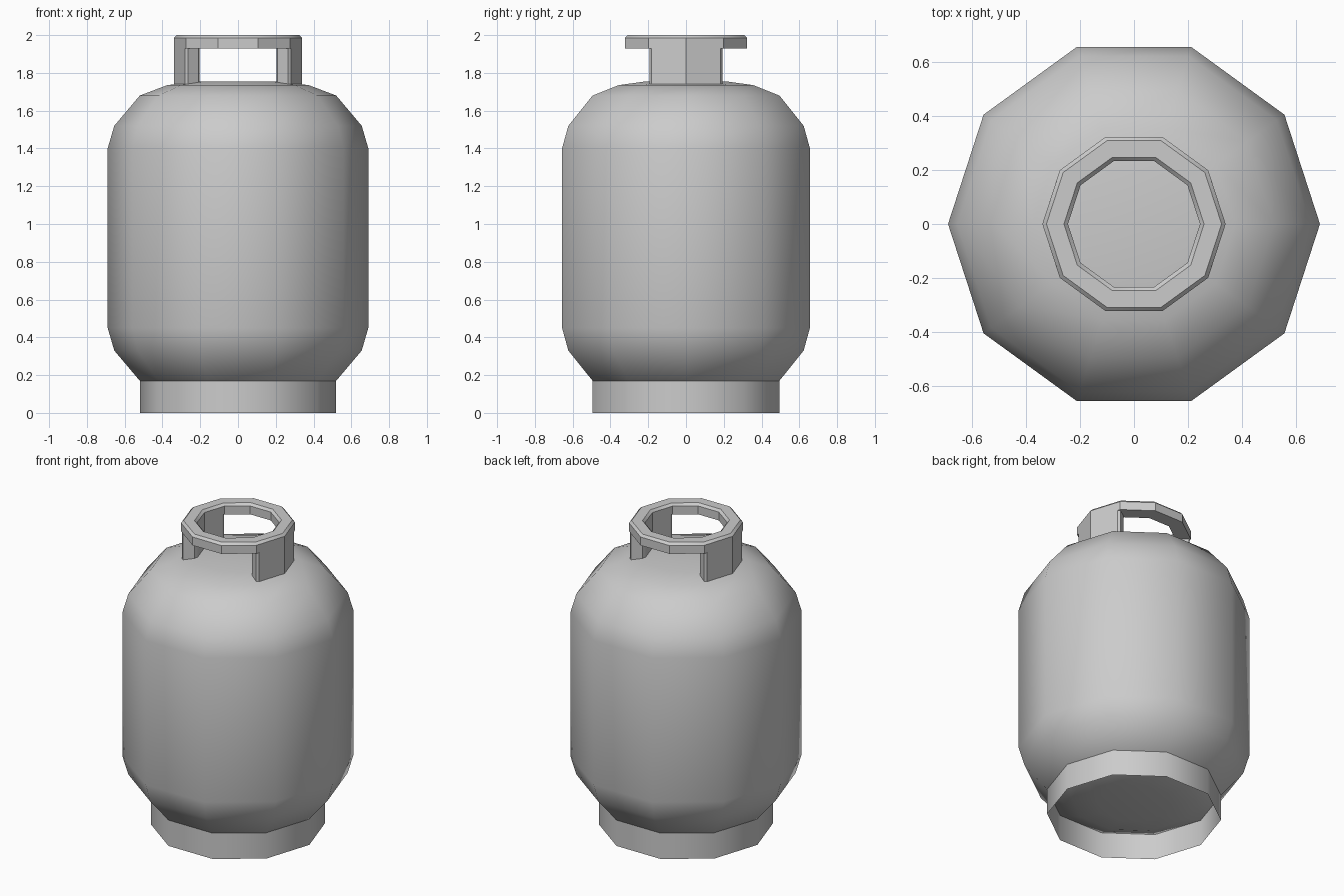
import bpy, bmesh, math

if "Cube" in bpy.data.objects:
    bpy.data.objects.remove(bpy.data.objects["Cube"])

SIDES = 10


def finish(name, bm, angle):
    bmesh.ops.recalc_face_normals(bm, faces=bm.faces)
    mesh = bpy.data.meshes.new(name)
    bm.to_mesh(mesh)
    bm.free()
    ob = bpy.data.objects.new(name, mesh)
    bpy.context.collection.objects.link(ob)
    bpy.ops.object.select_all(action='DESELECT')
    ob.select_set(True)
    bpy.context.view_layer.objects.active = ob
    bpy.ops.object.shade_smooth_by_angle(angle=math.radians(angle))
    return ob


def revolve(name, profile, angle, closed=False, caps=False):
    """Turn a (radius, z) profile into a ten-sided surface."""
    bm = bmesh.new()
    loops = []
    for r, z in profile:
        loops.append([bm.verts.new((r * math.cos(2 * math.pi * i / SIDES),
                                    r * math.sin(2 * math.pi * i / SIDES), z))
                      for i in range(SIDES)])
    pairs = list(zip(loops, loops[1:]))
    if closed:
        pairs.append((loops[-1], loops[0]))
    for a, b in pairs:
        for i in range(SIDES):
            j = (i + 1) % SIDES
            bm.faces.new((a[i], a[j], b[j], b[i]))
    if caps:
        bm.faces.new(loops[0])
        bm.faces.new(loops[-1])
    return finish(name, bm, angle)


# Tank body: the domed end profile is mirrored about the mid height
MID = 0.925
dome = [(0.69, 1.40), (0.655, 1.52), (0.52, 1.68), (0.375, 1.735), (0.225, 1.755)]
lower = [(r, 2 * MID - z) for r, z in reversed(dome)]
revolve("tank_body", lower + dome, 60, caps=True)

# Open foot skirt
revolve("foot_skirt", [(0.52, 0.0), (0.52, 0.172)], 60)

# Handle ring with chamfered top edges
revolve("handle_ring", [(0.34, 1.93), (0.34, 1.985), (0.325, 2.0),
                        (0.26, 2.0), (0.245, 1.985), (0.245, 1.93)], 30, closed=True)


# Two handle posts, each a bent plate with chamfered ends
half = [(0.281, 0.182), (0.266, 0.192), (0.209, 0.152), (0.203, 0.130)]
outline = ([(0.34, 0)] + half + [(0.245, 0)]
           + [(x, -y) for x, y in reversed(half)])
for side, label in ((-1, "left"), (1, "right")):
    bm = bmesh.new()
    base = bm.faces.new([bm.verts.new((side * x, y, 1.74)) for x, y in outline])
    new = bmesh.ops.extrude_face_region(bm, geom=[base], use_keep_orig=True)["geom"]
    top_verts = [g for g in new if isinstance(g, bmesh.types.BMVert)]
    bmesh.ops.translate(bm, verts=top_verts, vec=(0, 0, 0.19))
    finish(label + "_handle_post", bm, 30)
